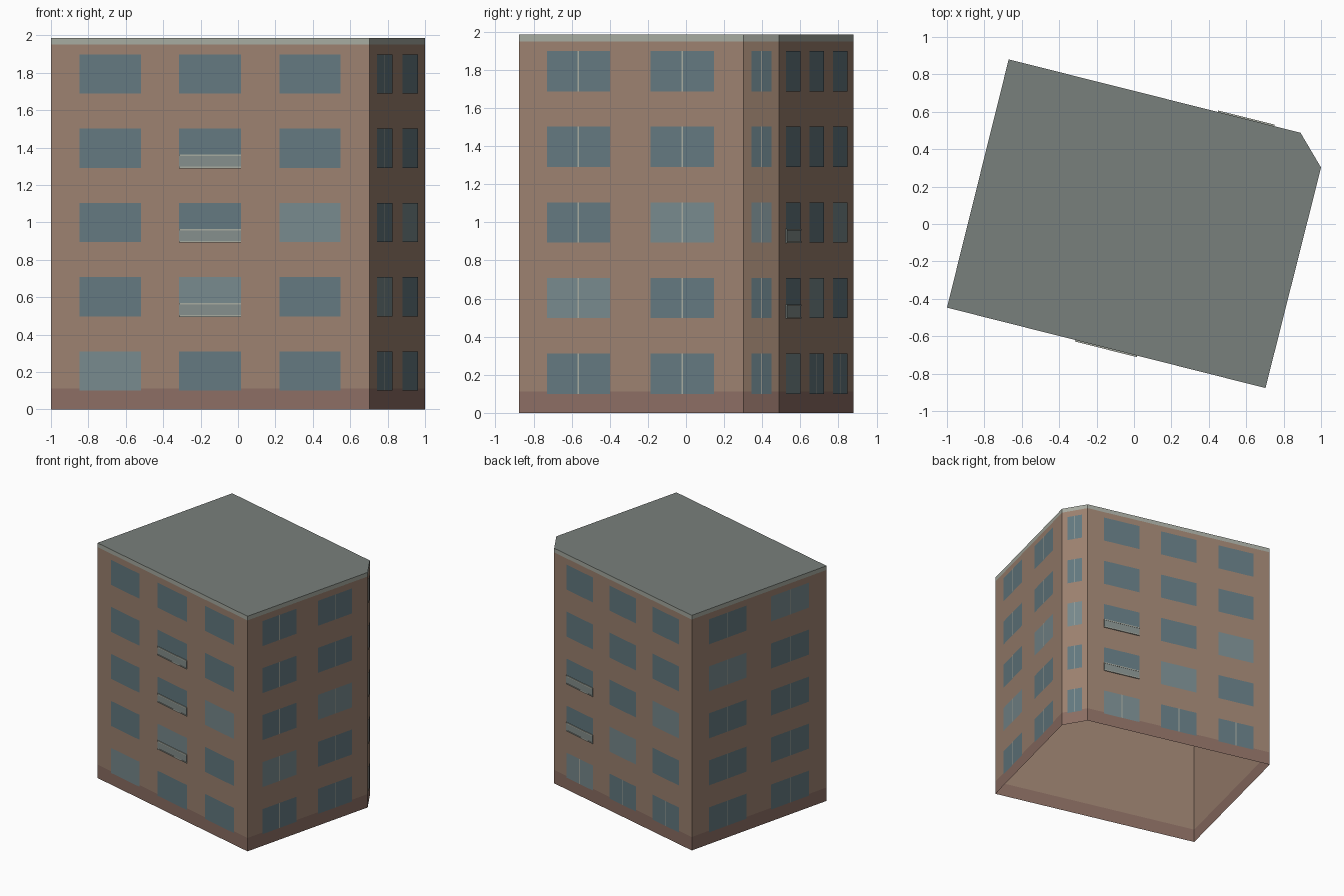
import bpy
from mathutils import Vector

if "Cube" in bpy.data.objects:
    bpy.data.objects.remove(bpy.data.objects["Cube"])

# Footprint, counter-clockwise from the front left corner
FOOT = [(-1.0, -0.447), (0.703, -0.877), (1.0, 0.302), (0.89, 0.488), (-0.67, 0.88)]
TOP = 1.985
FLOORS, SILL, PITCH, WIN_H = 5, 0.1, 0.397, 0.211


def material(name, rgb):
    m = bpy.data.materials.new(name)
    m.diffuse_color = (*rgb, 1)
    m.use_nodes = True
    m.node_tree.nodes["Principled BSDF"].inputs["Base Color"].default_value = m.diffuse_color
    return m


WALL = material("wall brown", (0.33, 0.22, 0.16))
PLINTH = material("plinth brown", (0.26, 0.155, 0.125))
TRIM = material("pale trim", (0.38, 0.40, 0.35))
ROOF = material("roof grey", (0.19, 0.215, 0.2))
GLASS = material("glass", (0.125, 0.19, 0.215))
GLASS_LIGHT = material("light glass", (0.185, 0.25, 0.265))
PANEL = material("balcony panel", (0.23, 0.27, 0.26))


def mesh_object(name, verts, faces, mat):
    me = bpy.data.meshes.new(name)
    me.from_pydata(verts, [], faces)
    me.materials.append(mat)
    ob = bpy.data.objects.new(name, me)
    bpy.context.collection.objects.link(ob)
    return ob


def ring(name, z0, z1, mat):
    """Open band of wall running round the footprint."""
    n = len(FOOT)
    verts = [(x, y, z) for z in (z0, z1) for x, y in FOOT]
    faces = [(i, (i + 1) % n, n + (i + 1) % n, n + i) for i in range(n)]
    return mesh_object(name, verts, faces, mat)


class Sheet:
    """Collects flat panels or thin boxes lying on one facade."""

    def __init__(self, a, b):
        self.a, self.d = Vector((*a, 0)), Vector((b[0] - a[0], b[1] - a[1], 0))
        self.n = Vector((self.d.y, -self.d.x, 0)).normalized()
        self.parts = {}

    def point(self, u, z, out):
        return self.a + self.d * u + self.n * out + Vector((0, 0, z))

    def add(self, name, mat, u0, u1, z0, z1, out, box=False):
        verts, faces, _ = self.parts.setdefault(name, ([], [], mat))
        k = len(verts)
        corners = [(u0, z0), (u1, z0), (u1, z1), (u0, z1)]
        verts += [self.point(u, z, out) for u, z in corners]
        faces.append((k, k + 1, k + 2, k + 3))
        if box:
            verts += [self.point(u, z, 0) for u, z in corners]
            for i in range(4):
                j = (i + 1) % 4
                faces.append((k + i, k + 4 + i, k + 4 + j, k + j))

    def build(self, side):
        for name, (verts, faces, mat) in self.parts.items():
            mesh_object(f"{side}_{name}", verts, faces, mat)


# Shell: plinth, walls, cornice and flat roof; the underside is open
ring("plinth", 0, 0.113, PLINTH)
ring("walls", 0.113, 1.95, WALL)
ring("cornice", 1.95, TOP, TRIM)
mesh_object("roof", [(x, y, TOP) for x, y in FOOT], [tuple(range(5))], ROOF)

# Per facade: window spans, floors with mullions, light pane shift,
# balcony column and floors
THREE = [(0.09, 0.283), (0.403, 0.597), (0.717, 0.91)]
TWO = [(0.125, 0.405), (0.587, 0.87)]
ALL = range(FLOORS)
FACADES = [
    ("front", THREE, (), 0, 1, (1, 2, 3)),
    ("right", TWO, ALL, 1, 0, ()),
    ("corner", [(0.22, 0.78)], ALL, 2, 0, ()),
    ("back", THREE, (0,), 0, 0, (1, 2)),
    ("left", TWO, ALL, 3, 0, ()),
]

for i, (side, spans, split, shift, bal_col, bal_floors) in enumerate(FACADES):
    sheet = Sheet(FOOT[i], FOOT[(i + 1) % 5])
    length = sheet.d.length
    for f in range(FLOORS):
        z = SILL + f * PITCH
        for c, (u0, u1) in enumerate(spans):
            # Window pane
            light = f == c + shift
            sheet.add("light_windows" if light else "windows",
                      GLASS_LIGHT if light else GLASS, u0, u1, z, z + WIN_H, 0.002)
            # Central mullion
            if f in split:
                m, w = (u0 + u1) / 2, 0.004 / length
                sheet.add("mullions", TRIM, m - w, m + w, z, z + WIN_H, 0.003)
            # Shallow balcony with a rail above and below
            if c == bal_col and f in bal_floors:
                sheet.add("balconies", PANEL, u0, u1, z, z + 0.07, 0.006, True)
                for r in (z - 0.002, z + 0.063):
                    sheet.add("balcony_rails", TRIM, u0, u1, r, r + 0.009, 0.008, True)
    sheet.build(side)
